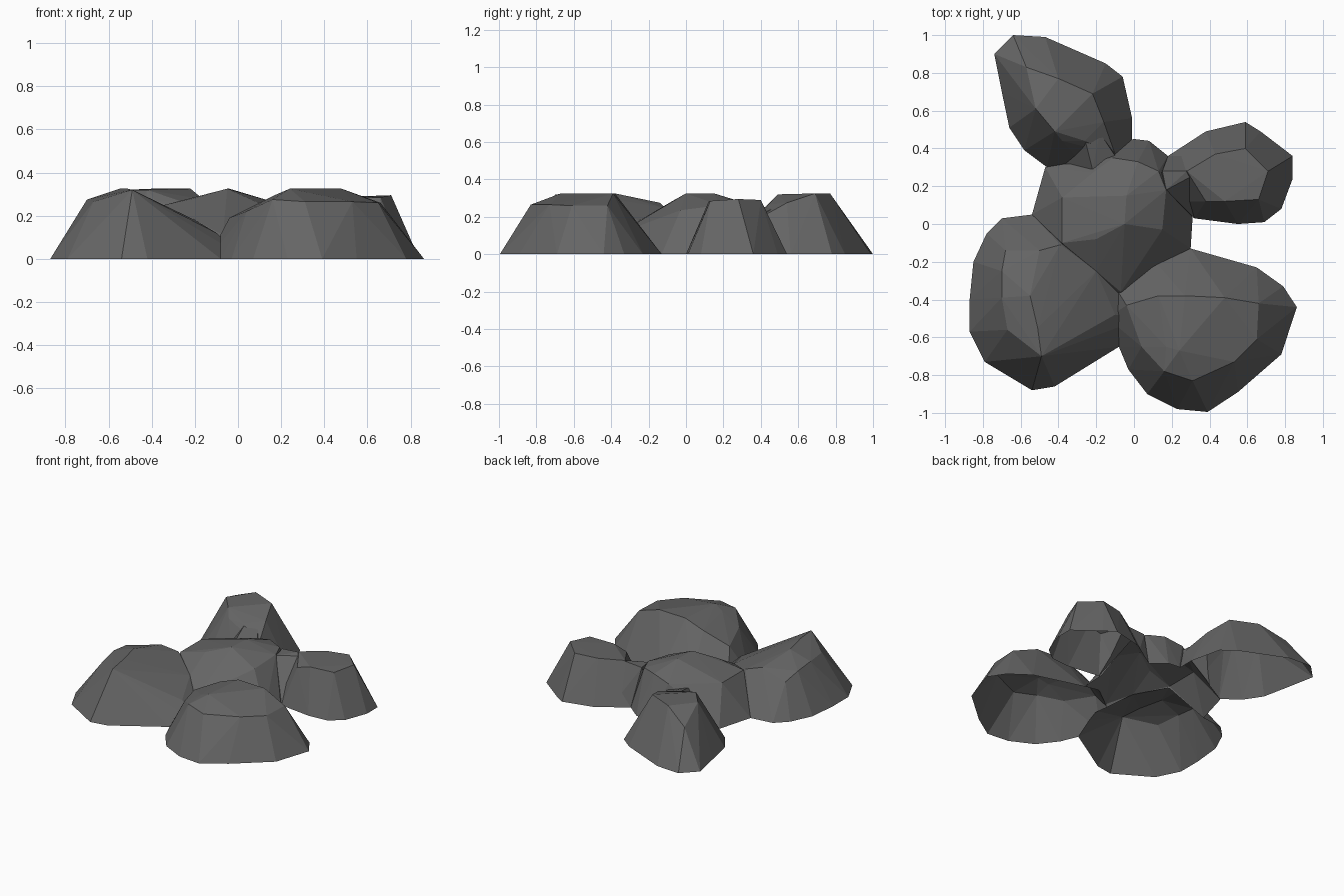
import bpy, bmesh

stone = bpy.data.materials.new("dark grey stone")
stone.diffuse_color = (0.13, 0.13, 0.13, 1)


def rock(name, base, top):
    """Faceted boulder: convex hull of a ground outline and crown points."""
    bm = bmesh.new()
    for x, y in base:
        bm.verts.new((x, y, 0))
    for p in top:
        bm.verts.new(p)
    bmesh.ops.convex_hull(bm, input=bm.verts[:])
    loose = [v for v in bm.verts if not v.link_faces]
    bmesh.ops.delete(bm, geom=loose, context='VERTS')
    bmesh.ops.recalc_face_normals(bm, faces=bm.faces[:])
    me = bpy.data.meshes.new(name)
    bm.to_mesh(me)
    bm.free()
    me.materials.append(stone)
    ob = bpy.data.objects.new(name, me)
    bpy.context.collection.objects.link(ob)
    return ob


# Middle boulder
centre = rock("rock_cluster",
    [(-.54, .05), (-.47, .30), (-.23, .30), (-.1, .37), (0, .45), (.08, .44), (.18, .36),
     (.27, .22), (.31, .03), (.30, -.13), (-.04, -.40), (-.2, -.38), (-.42, -.18)],
    [(-.05, 0, .325), (-.04, .15, .325), (.15, -.03, .235), (.17, .18, .262), (.13, .28, .265),
     (.02, .33, .27), (-.11, .35, .24), (-.22, .27, .24), (-.38, .14, .24), (-.2, -.08, .28),
     (-.38, -.1, .24), (-.2, -.25, .18), (-.07, -.36, .11)])

# Front left boulder
front_left = rock("front_left_rock",
    [(-.54, .05), (-.7, .03), (-.78, -.05), (-.85, -.2), (-.87, -.4), (-.87, -.57), (-.79, -.73),
     (-.54, -.88), (-.42, -.86), (-.08, -.65), (.04, -.5), (.03, -.36), (-.1, -.15), (-.3, 0)],
    [(-.68, -.14, .22), (-.7, -.25, .26), (-.7, -.39, .275), (-.67, -.56, .265), (-.49, -.70, .32),
     (-.55, -.38, .325), (-.51, -.55, .325), (-.5, -.14, .275), (-.39, -.11, .245),
     (-.2, -.25, .18), (-.1, -.48, .12)])

# Front right boulder
front_right = rock("front_right_rock",
    [(-.08, -.65), (-.03, -.77), (.07, -.9), (.23, -.98), (.39, -.995), (.55, -.89),
     (.78, -.69), (.862, -.44), (.79, -.33), (.65, -.23), (.48, -.22), (.30, -.13), (.08, -.16),
     (-.12, -.3), (-.14, -.5)],
    [(.27, -.38, .325), (.48, -.39, .325), (.24, -.67, .325), (.17, -.65, .295), (.13, -.38, .275),
     (.16, -.78, .275), (.31, -.83, .265), (.53, -.73, .265), (.65, -.61, .26), (.66, -.42, .26),
     (-.04, -.43, .19), (.04, -.65, .22)])

# Back left boulder
back_left = rock("back_left_rock",
    [(-.74, .9), (-.64, 1), (-.47, .99), (-.34, .93), (-.15, .85), (-.06, .78), (-.01, .56),
     (-.01, .45), (-.08, .32), (-.23, .27), (-.46, .30), (-.58, .39), (-.66, .51), (-.7, .7)],
    [(-.57, .83, .24), (-.4, .77, .325), (-.22, .69, .325), (-.16, .54, .275), (-.26, .44, .265),
     (-.38, .44, .27), (-.42, .49, .32), (-.52, .61, .32), (-.1, .37, .18)])

# Right boulder
right = rock("right_rock",
    [(.18, .36), (.38, .49), (.59, .54), (.67, .49), (.84, .36), (.84, .24), (.78, .08),
     (.69, .01), (.55, 0), (.32, .03), (.22, .12), (.17, .25)],
    [(.28, .28, .275), (.43, .37, .285), (.59, .40, .29), (.71, .28, .295), (.66, .13, .285),
     (.48, .12, .28), (.38, .12, .25)])

# Saddles between the middle boulder and its neighbours
right_saddle = rock("right_saddle",
    [(.18, .36), (.32, .03), (.1, .2), (.3, .4)],
    [(.15, .28, .26), (.28, .28, .27), (.17, .18, .255), (.3, .25, .26)])
back_saddle = rock("back_saddle",
    [(-.4, .30), (-.1, .3), (-.1, .45), (-.3, .45)],
    [(-.22, .29, .22), (-.1, .36, .2), (-.26, .45, .26), (-.18, .48, .25)])

# Fuse the boulders into one shell
parts = [front_left, front_right, back_left, right, right_saddle, back_saddle]
for p in parts:
    m = centre.modifiers.new(p.name, 'BOOLEAN')
    m.operation, m.solver, m.object = 'UNION', 'EXACT', p
dg = bpy.context.evaluated_depsgraph_get()
fused = bpy.data.meshes.new_from_object(centre.evaluated_get(dg))
centre.modifiers.clear()
centre.data = fused
for p in parts:
    bpy.data.objects.remove(p)

# Open underside
bm = bmesh.new()
bm.from_mesh(fused)
under = [f for f in bm.faces if all(v.co.z < .001 for v in f.verts)]
bmesh.ops.delete(bm, geom=under, context='FACES')
bm.to_mesh(fused)
bm.free()
